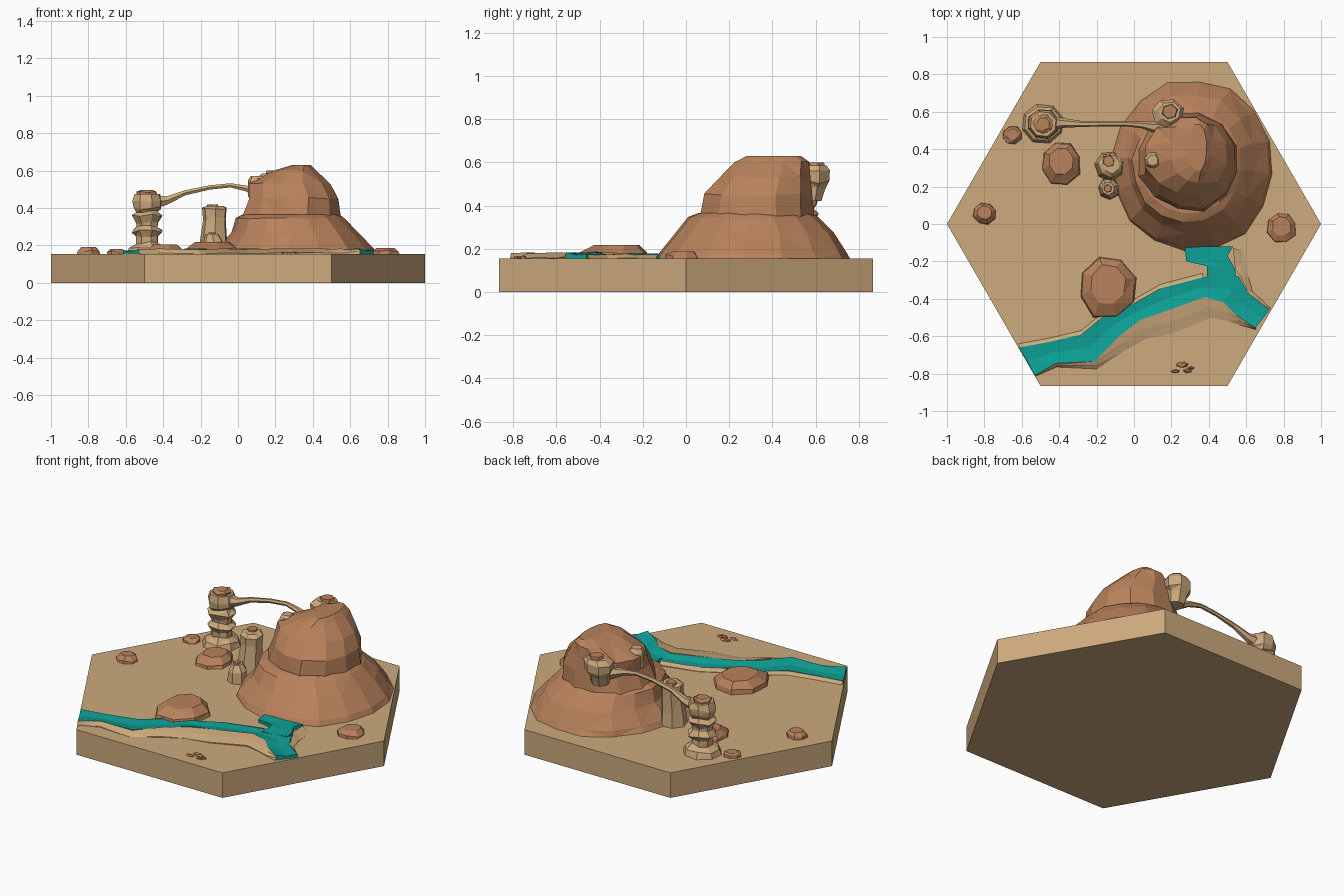
import bpy, bmesh, math, random
from mathutils import Vector

random.seed(7)


def material(name, rgb):
    m = bpy.data.materials.new(name)
    m.diffuse_color = (*rgb, 1)
    return m


SAND = material("sand", (0.61, 0.40, 0.205))
ROCK = material("brown rock", (0.485, 0.223, 0.105))
WATER = material("teal water", (0.004, 0.36, 0.31))
GROUND = 0.155


def skin(name, rings, mat, closed=True, tri=True):
    """Join a list of point loops into a solid with flat faces."""
    bm = bmesh.new()
    loops = [[bm.verts.new(p) for p in r] for r in rings]
    n = len(loops[0])
    for a, b in zip(loops, loops[1:]):
        for i in range(n):
            j = (i + 1) % n
            bm.faces.new((a[i], a[j], b[j], b[i]))
    bm.faces.new(loops[0][::-1])
    bm.faces.new(loops[-1])
    bmesh.ops.recalc_face_normals(bm, faces=bm.faces)
    if tri:
        bmesh.ops.triangulate(bm, faces=[f for f in bm.faces if len(f.verts) == 4])
    me = bpy.data.meshes.new(name)
    bm.to_mesh(me)
    bm.free()
    me.materials.append(mat)
    ob = bpy.data.objects.new(name, me)
    bpy.context.collection.objects.link(ob)
    return ob


def rock(name, levels, n, mat, jit=0.06, turn=0.3):
    """Stack of rough ellipses: (cx, cy, z, rx, ry)."""
    rings = []
    wob = [1 + random.uniform(-jit, jit) for _ in range(n)]
    for k, (cx, cy, z, rx, ry) in enumerate(levels):
        ring = []
        for i in range(n):
            a = turn + math.tau * i / n
            s = wob[i] * (1 + random.uniform(-jit, jit) * 0.5)
            dz = random.uniform(-1, 1) * jit * 0.15 if 0 < k < len(levels) - 1 else 0
            ring.append((cx + rx * s * math.cos(a), cy + ry * s * math.sin(a), z + dz))
        rings.append(ring)
    return skin(name, rings, mat)


def strip(name, rows, mat, zn, zm, zs):
    """Low slab over the ground between two banks, with a middle line."""
    rings = []
    for x1, y1, x2, y2 in rows:
        w = random.uniform(-0.004, 0.004)
        rings.append([(x1, y1, 0.15), (x1, y1, zn + w),
                      ((x1 + x2) / 2, (y1 + y2) / 2, zm + w),
                      (x2, y2, zs + w), (x2, y2, 0.15)])
    return skin(name, rings, mat)


# Hexagonal base
hexa = [(math.cos(i * math.pi / 3), math.sin(i * math.pi / 3)) for i in range(6)]
skin("hex_base", [[(x, y, z) for x, y in hexa] for z in (0, GROUND)], SAND, tri=False)

# Mountain: broad foot and steeper crown
rock("mountain_foot", [(0.31, 0.31, 0.15, 0.44, 0.465), (0.31, 0.31, 0.185, 0.42, 0.445),
                       (0.305, 0.32, 0.27, 0.345, 0.38), (0.285, 0.315, 0.345, 0.295, 0.31),
                       (0.285, 0.32, 0.365, 0.26, 0.27)], 16, ROCK, 0.025)
rock("mountain_crown", [(0.285, 0.335, 0.33, 0.28, 0.275), (0.3, 0.34, 0.45, 0.25, 0.255),
                        (0.28, 0.37, 0.53, 0.225, 0.215), (0.31, 0.40, 0.60, 0.115, 0.18),
                        (0.34, 0.41, 0.63, 0.05, 0.13)], 12, ROCK, 0.035)

# Flat boulders: x, y, rx, ry, top
for i, (x, y, rx, ry, top) in enumerate([
        (-0.14, -0.34, 0.16, 0.175, 0.218), (-0.39, 0.325, 0.11, 0.12, 0.205),
        (-0.65, 0.475, 0.056, 0.05, 0.18), (-0.8, 0.055, 0.066, 0.06, 0.192),
        (0.79, -0.02, 0.08, 0.085, 0.187)]):
    h = top - GROUND
    rock(f"boulder_{i + 1}", [(x, y, 0.15, rx, ry), (x, y, GROUND + h * 0.4, rx * 0.95, ry * 0.95),
                              (x, y + 0.1 * ry, top, rx * 0.62, ry * 0.62)], 8, ROCK, 0.05)

# Pebbles
for i, (x, y, r) in enumerate([(0.26, -0.752, 0.038), (0.22, -0.787, 0.026),
                               (0.285, -0.785, 0.026), (0.305, -0.77, 0.02)]):
    rock(f"pebble_{i + 1}", [(x, y, 0.15, r, r * 0.45), (x, y, 0.16, r * 0.9, r * 0.4),
                             (x, y, 0.166, r * 0.5, r * 0.2)], 6, ROCK)

# Layered stone pillar with a brown cap
px, py = -0.485, 0.535
profile = [(0.15, 0.115), (0.19, 0.10), (0.215, 0.062), (0.25, 0.062), (0.275, 0.085),
           (0.30, 0.06), (0.325, 0.062), (0.36, 0.085), (0.38, 0.06), (0.40, 0.078),
           (0.44, 0.082), (0.475, 0.07)]
rock("pillar", [(px, py, z, r, r * 0.92) for z, r in profile], 8, SAND, 0.06)
rock("pillar_cap", [(px, py, 0.465, 0.055, 0.055), (px, py, 0.485, 0.055, 0.055),
                    (px, py, 0.495, 0.035, 0.035)], 7, ROCK)

# Natural arch from the pillar to the mountain
path = [(-0.46, 0.54, 0.43, 0.045), (-0.38, 0.54, 0.44, 0.026), (-0.28, 0.535, 0.482, 0.016),
        (-0.15, 0.535, 0.51, 0.013), (-0.04, 0.535, 0.521, 0.013), (0.04, 0.53, 0.505, 0.018),
        (0.12, 0.515, 0.475, 0.032), (0.2, 0.52, 0.45, 0.05)]
skin("arch", [[(x, y + r * math.cos(a), z + r * math.sin(a))
               for a in (math.tau * i / 6 for i in range(6))] for x, y, z, r in path], SAND)

# Stone block holding the far end of the arch, with a brown cap
rock("arch_block", [(0.18, 0.58, 0.42, 0.05, 0.05), (0.18, 0.59, 0.48, 0.06, 0.06),
                    (0.18, 0.595, 0.51, 0.085, 0.075), (0.18, 0.595, 0.56, 0.088, 0.078),
                    (0.19, 0.6, 0.585, 0.06, 0.055)], 7, SAND)
rock("arch_block_cap", [(0.19, 0.6, 0.575, 0.048, 0.042), (0.19, 0.6, 0.60, 0.04, 0.038)], 6, ROCK)

# Standing stones beside the mountain
rock("standing_stone", [(-0.13, 0.31, 0.15, 0.085, 0.085), (-0.13, 0.31, 0.24, 0.075, 0.075),
                        (-0.125, 0.315, 0.34, 0.065, 0.068), (-0.125, 0.315, 0.395, 0.07, 0.07),
                        (-0.12, 0.32, 0.412, 0.045, 0.05)], 7, SAND)
rock("standing_stone_cap", [(-0.135, 0.335, 0.40, 0.035, 0.035),
                            (-0.135, 0.335, 0.42, 0.03, 0.03)], 6, ROCK)
rock("short_stone", [(-0.135, 0.19, 0.15, 0.06, 0.06), (-0.135, 0.19, 0.22, 0.055, 0.055),
                     (-0.14, 0.19, 0.26, 0.035, 0.035)], 7, SAND)
rock("short_stone_cap", [(-0.14, 0.19, 0.255, 0.025, 0.025), (-0.14, 0.19, 0.268, 0.02, 0.02)], 6, ROCK)
rock("ledge_stone", [(0.1, 0.34, 0.46, 0.045, 0.045), (0.1, 0.34, 0.55, 0.045, 0.045),
                     (0.1, 0.34, 0.572, 0.03, 0.03)], 7, SAND)

# River and side stream: north bank x, y, south bank x, y
river = [(-0.615, -0.66, -0.53, -0.81), (-0.45, -0.63, -0.42, -0.745), (-0.28, -0.59, -0.21, -0.735),
         (-0.14, -0.475, -0.08, -0.6), (0.0, -0.425, 0.03, -0.515), (0.14, -0.345, 0.17, -0.465),
         (0.37, -0.285, 0.38, -0.39), (0.56, -0.28, 0.48, -0.42), (0.61, -0.37, 0.55, -0.49),
         (0.725, -0.46, 0.65, -0.555)]
strip("river", river, WATER, 0.172, 0.168, 0.180)
strip("side_stream", [(0.27, -0.12, 0.53, -0.12), (0.28, -0.2, 0.5, -0.17),
                      (0.39, -0.225, 0.54, -0.24), (0.39, -0.32, 0.55, -0.3)],
      WATER, 0.174, 0.171, 0.178)

# Sandy banks sloping away from the river
widths = [0.005, 0.02, 0.04, 0.08, 0.10, 0.12, 0.11, 0.10, 0.05, 0.01]
strip("south_bank", [(x, y, x + 0.3 * w, y - w) for (_, _, x, y), w in zip(river, widths)],
      SAND, 0.181, 0.172, 0.158)
strip("north_bank", [(x, y, x, y + 0.022) for x, y, _, _ in river[:7]], SAND, 0.174, 0.168, 0.157)
strip("east_bank", [(0.53, -0.13, 0.58, -0.14), (0.54, -0.24, 0.6, -0.2),
                    (0.57, -0.28, 0.61, -0.28), (0.61, -0.37, 0.635, -0.36),
                    (0.72, -0.455, 0.73, -0.45)], SAND, 0.176, 0.168, 0.157)
